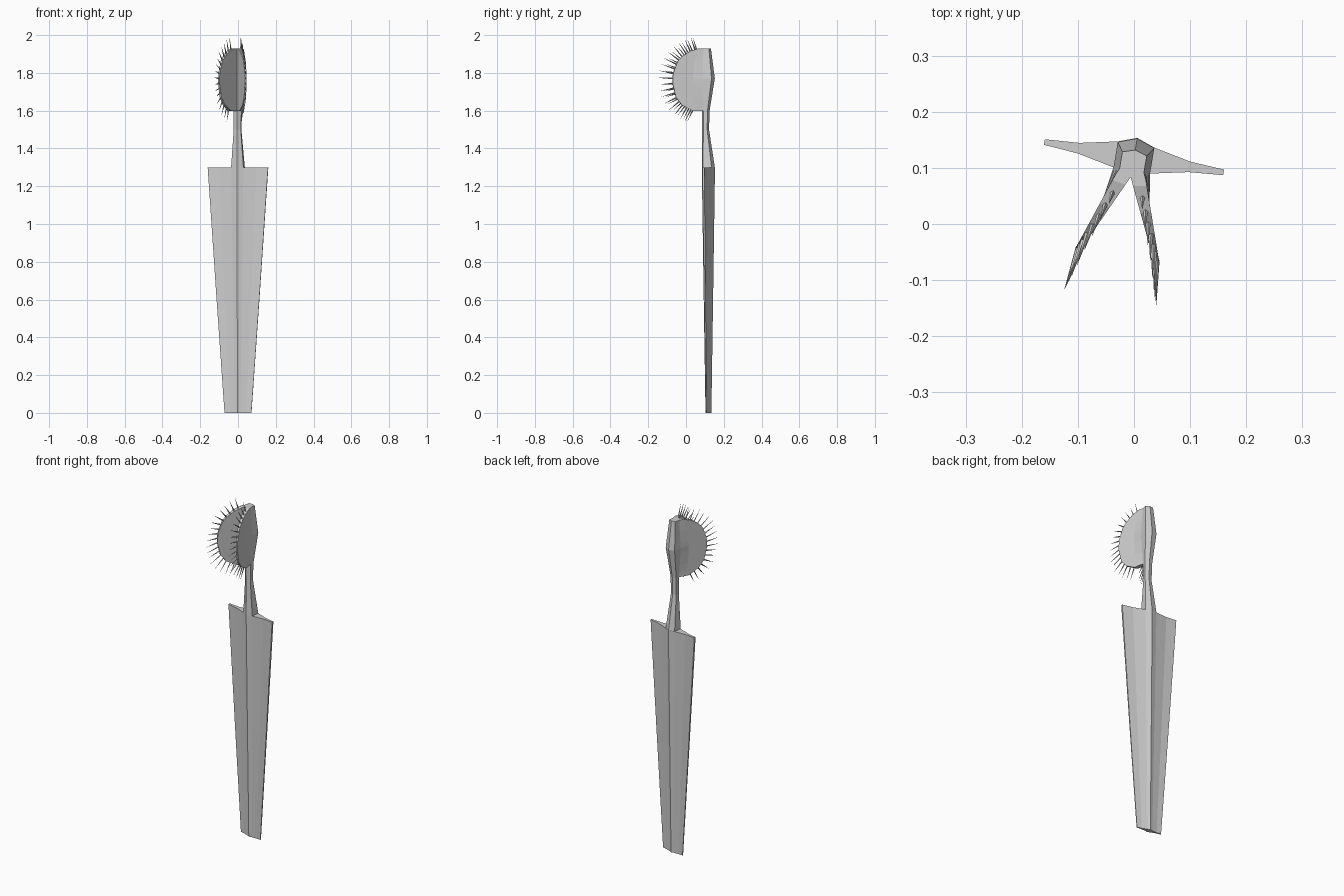
import bpy, bmesh, math
from mathutils import Vector, Matrix

if "Cube" in bpy.data.objects:
    bpy.data.objects.remove(bpy.data.objects["Cube"])

grey = bpy.data.materials.new("light_grey")
grey.diffuse_color = (0.62, 0.62, 0.62, 1)
grey.use_nodes = True
grey.node_tree.nodes["Principled BSDF"].inputs["Base Color"].default_value = grey.diffuse_color

# Local frame: u across the blade, v towards the back; turned a little about z
PLACE = Matrix.Translation((0, 0.119, 0)) @ Matrix.Rotation(math.radians(-9.6), 4, 'Z')


def finish(name, bm):
    bmesh.ops.recalc_face_normals(bm, faces=bm.faces)
    bm.transform(PLACE)
    me = bpy.data.meshes.new(name)
    bm.to_mesh(me)
    bm.free()
    me.materials.append(grey)
    ob = bpy.data.objects.new(name, me)
    bpy.context.collection.objects.link(ob)
    return ob


def loft(name, sections):
    """Skin a stack of (z, [(u, v), ...]) rings and cap both ends."""
    bm = bmesh.new()
    rings = [[bm.verts.new((u, v, z)) for u, v in pts] for z, pts in sections]
    n = len(rings[0])
    for a, b in zip(rings, rings[1:]):
        for i in range(n):
            j = (i + 1) % n
            bm.faces.new((a[i], a[j], b[j], b[i]))
    bm.faces.new(rings[0][::-1])
    bm.faces.new(rings[-1])
    return finish(name, bm)


def mirrored(half):
    """Close a right-hand half profile whose first and last points lie on u = 0."""
    return half + [(-u, v) for u, v in half[-2:0:-1]]


def lerp_table(table, x):
    for a, b in zip(table, table[1:]):
        if x <= b[0]:
            t = (x - a[0]) / (b[0] - a[0])
            return [p + (q - p) * t for p, q in zip(a[1:], b[1:])]
    return list(table[-1][1:])


# Tapered leaf blade, thick along the middle rib
BLADE = mirrored([(0, .035), (.033, .023), (.1, .009), (.162, .005),
                  (.162, -.005), (.1, -.010), (.033, -.024), (0, -.036)])
loft("leaf_blade", [(z, [(u * s, v * s) for u, v in BLADE])
                    for z, s in ((0, .445), (.62, .715), (1.3, 1))])

# Spine: z, back ridge v, back corner v, half width
SPINE = [(1.30, .034, .022, .033), (1.50, .003, -.004, .019),
         (1.60, .006, -.002, .021), (1.77, .034, .022, .033),
         (1.93, .013, .006, .022)]


def spine_half(z):
    ridge, corner, w = lerp_table(SPINE, z)
    return [(0, ridge), (w, corner), (w, -.024)]


loft("neck", [(z, mirrored(spine_half(z) + [(0, -.036)])) for z in (1.3, 1.5, 1.6)])


# Trap head: two wedge lobes opening to the front from the spine
def inner(f):
    return (.068 * f, -.036 - .146 * f)


def outer(f):
    u, v = inner(f)
    return (u + .026 - .018 * f, v + .004)


# z and lobe reach
REACH = [(1.598, .30), (1.607, .42), (1.63, .69), (1.67, .89), (1.74, 1.0),
         (1.77, 1.0), (1.80, .985), (1.862, .83), (1.89, .65), (1.915, .41),
         (1.93, .10)]
loft("trap_lobes", [(z, mirrored(spine_half(z) + [outer(.3 * f), outer(f), inner(f), (0, -.036)]))
                    for z, f in REACH])

# Fringe of thin spikes spaced evenly along both lobe rims
rim = []
for z, f in REACH:
    a, b = inner(f), outer(f)
    rim.append(Vector(((a[0] + b[0]) / 2, (a[1] + b[1]) / 2, z)))
lengths = [0]
for p, q in zip(rim, rim[1:]):
    lengths.append(lengths[-1] + (q - p).length)
table = [(d, *p) for d, p in zip(lengths, rim)]
COUNT = 17
bm = bmesh.new()
for i in range(COUNT):
    d = lengths[-1] * (.03 + .92 * i / (COUNT - 1))
    base = Vector(lerp_table(table, d))
    before = Vector(lerp_table(table, max(d - .03, 0)))
    after = Vector(lerp_table(table, min(d + .03, lengths[-1])))
    tan = after - before
    # outward in the rim plane, curling slightly less than the lobe spreads
    out = Vector((0, -tan.z, -math.hypot(tan.x, tan.y) * (1 if tan.y < 0 else -1)))
    out.normalize()
    out.x = -.15 * out.y
    out.normalize()
    size = .066 + .012 * abs(out.y)
    for side in (1, -1):
        flip = Vector((side, 1, 1))
        direction = out * flip
        mat = (Matrix.Translation((base + out * (size / 2 - .004)) * flip)
               @ direction.to_track_quat('Z', 'Y').to_matrix().to_4x4())
        bmesh.ops.create_cone(bm, cap_ends=True, segments=4, radius1=.0045,
                              radius2=.0003, depth=size, matrix=mat)
finish("rim_spikes", bm)
